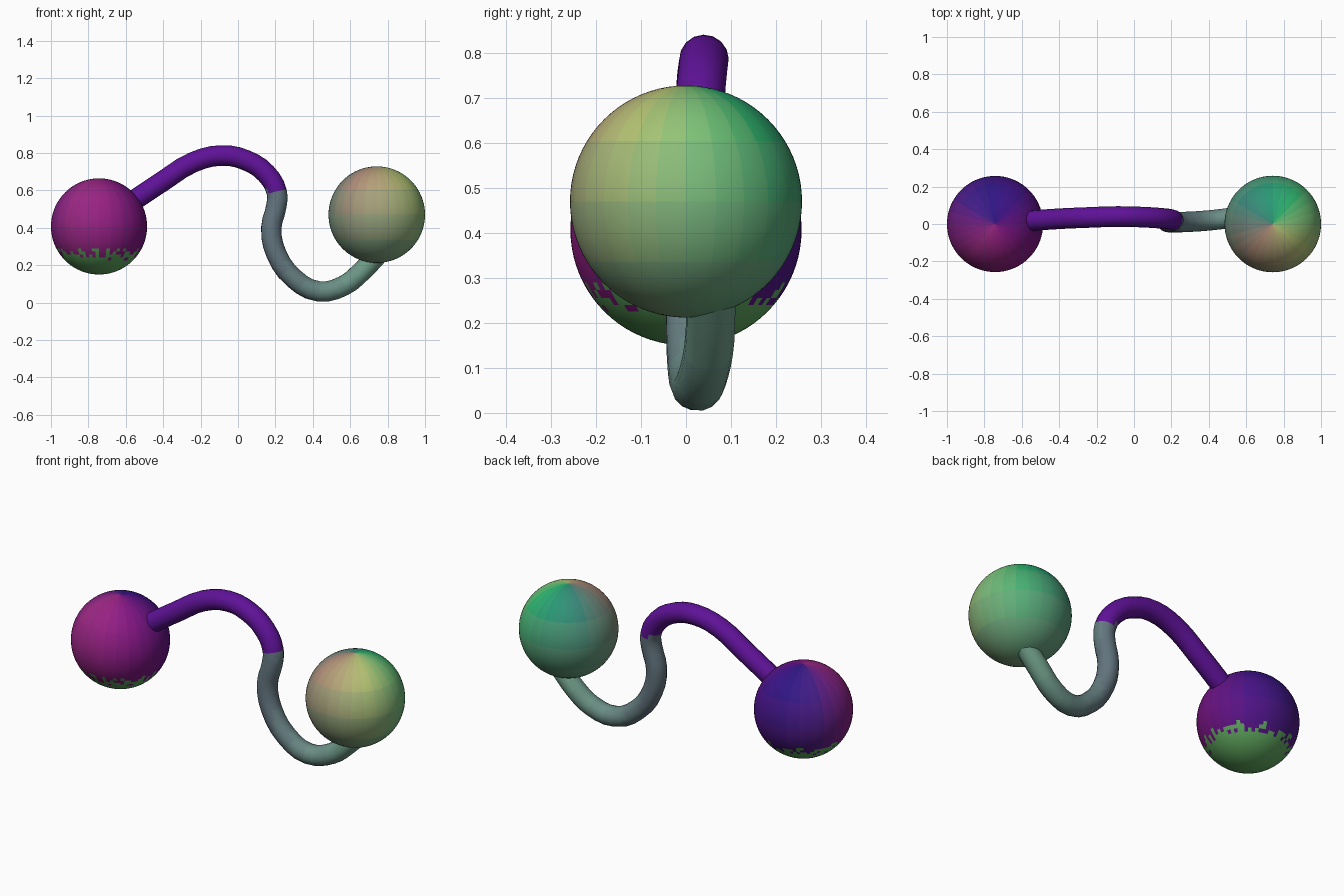
import bpy, bmesh, math, random
from mathutils import Vector

if "Cube" in bpy.data.objects:
    bpy.data.objects.remove(bpy.data.objects["Cube"])

random.seed(4)
SECTORS, BANDS = 24, 4


def srgb(c):
    return Vector([(v / 255) ** 2.2 for v in c])


def mat(name, col):
    m = bpy.data.materials.get(name) or bpy.data.materials.new(name)
    m.diffuse_color = (*col, 1)
    m.use_nodes = True
    m.node_tree.nodes["Principled BSDF"].inputs["Base Color"].default_value = m.diffuse_color
    return m


def wheel(stops, sector):
    # blend colours placed evenly around the vertical axis, starting at +x
    t = sector / SECTORS * len(stops)
    i = int(t)
    return srgb(stops[i % len(stops)]).lerp(srgb(stops[(i + 1) % len(stops)]), t - i)


def ball(name, centre, radius, stops, low_colour, fade, cap=None):
    me = bpy.data.meshes.new(name)
    ob = bpy.data.objects.new(name, me)
    bpy.context.collection.objects.link(ob)
    for s in range(SECTORS):
        for b in range(BANDS):
            mix = (1 - b / (BANDS - 1)) * fade
            me.materials.append(mat(f"{name}_{s}_{b}", wheel(stops, s).lerp(srgb(low_colour), mix)))
    if cap:
        me.materials.append(mat(name + "_cap", srgb(cap)))
    bm = bmesh.new()
    bmesh.ops.create_uvsphere(bm, u_segments=72, v_segments=40, radius=radius)
    for f in bm.faces:
        c = f.calc_center_median()
        s = int((math.atan2(c.y, c.x) % math.tau) / math.tau * SECTORS) % SECTORS
        b = min(BANDS - 1, int((c.z / radius + 1) / 2 * BANDS))
        f.material_index = s * BANDS + b
        # ragged edge of the bottom patch
        if cap and c.z < -0.57 * radius + random.uniform(-0.03, 0.03):
            f.material_index = SECTORS * BANDS
        f.smooth = True
    bm.to_mesh(me)
    bm.free()
    ob.location = centre
    return ob


# End balls
ball("left_ball", (-0.743, 0, 0.407), 0.257,
     [(100, 25, 130), (65, 25, 135), (50, 28, 130), (70, 35, 135),
      (125, 38, 130), (155, 45, 130), (150, 38, 130), (130, 28, 130)],
     (120, 25, 120), 0.3, cap=(95, 165, 95))
ball("right_ball", (0.742, 0, 0.47), 0.258,
     [(125, 195, 120), (50, 180, 110), (45, 150, 115), (60, 135, 120),
      (115, 130, 120), (175, 140, 120), (180, 165, 120), (180, 195, 115)],
     (110, 160, 125), 0.8)

# Winding connecting tube
path = [(-0.58, 0.015, 0.53), (-0.40, 0.028, 0.65), (-0.24, 0.035, 0.75), (-0.09, 0.04, 0.786),
        (0.04, 0.037, 0.762), (0.15, 0.03, 0.69), (0.207, 0.022, 0.59), (0.205, 0.016, 0.515),
        (0.178, 0.012, 0.40), (0.205, 0.01, 0.26), (0.30, 0.012, 0.128), (0.43, 0.022, 0.06),
        (0.565, 0.04, 0.09), (0.66, 0.053, 0.165), (0.76, 0.055, 0.27)]
cu = bpy.data.curves.new("tube_path", 'CURVE')
cu.dimensions = '3D'
cu.bevel_depth = 0.055
cu.bevel_resolution = 6
cu.resolution_u = 3
cu.use_fill_caps = True
sp = cu.splines.new('BEZIER')
sp.bezier_points.add(len(path) - 1)
for bp, p in zip(sp.bezier_points, path):
    bp.co = p
    bp.handle_left_type = bp.handle_right_type = 'AUTO'
tmp = bpy.data.objects.new("tube_path", cu)
bpy.context.collection.objects.link(tmp)
bpy.context.view_layer.update()
me = bpy.data.meshes.new_from_object(tmp.evaluated_get(bpy.context.evaluated_depsgraph_get()))
bpy.data.objects.remove(tmp)
tube = bpy.data.objects.new("connecting_tube", me)
bpy.context.collection.objects.link(tube)

# Purple upper half, slate to sage lower half
me.materials.clear()
me.materials.append(mat("tube_purple", srgb((95, 25, 150))))
for i in range(6):
    me.materials.append(mat(f"tube_slate_{i}", srgb((98, 115, 125)).lerp(srgb((110, 155, 135)), i / 5)))
for f in me.polygons:
    c = f.center
    upper = c.x < 0.05 or c.z > 0.6
    f.material_index = 0 if upper else 1 + max(0, min(5, int((c.x - 0.15) / 0.6 * 6)))
    f.use_smooth = True
